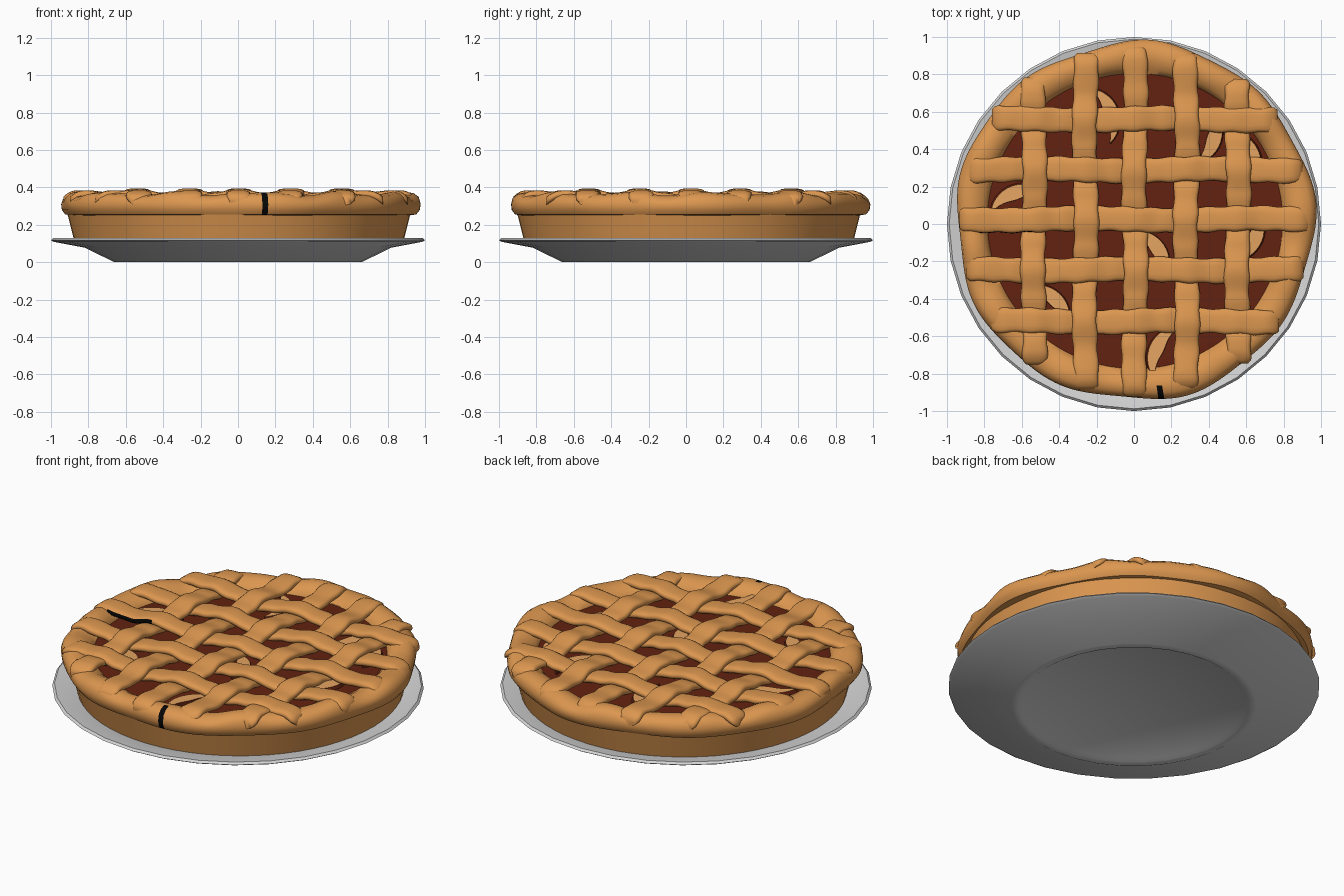
import bpy, bmesh, math
from math import sin, cos, pi, sqrt, atan2

if "Cube" in bpy.data.objects:
    bpy.data.objects.remove(bpy.data.objects["Cube"])

CX, CY = 0.005, 0.015   # pie centre on the plate


def mat(name, r, g, b):
    m = bpy.data.materials.new(name)
    m.diffuse_color = (r, g, b, 1)
    m.use_nodes = True
    m.node_tree.nodes["Principled BSDF"].inputs["Base Color"].default_value = m.diffuse_color
    return m


CRUST = mat("baked crust", 0.72, 0.31, 0.08)
FILLING = mat("red filling", 0.125, 0.016, 0.005)
APPLE = mat("apple flesh", 0.78, 0.37, 0.12)
PLATE = mat("white plate", 0.66, 0.66, 0.66)
BLACK = mat("dark crack", 0.002, 0.002, 0.002)


def finish(name, bm, mats, rule=None, angle=40):
    bmesh.ops.remove_doubles(bm, verts=bm.verts, dist=1e-5)
    bmesh.ops.recalc_face_normals(bm, faces=bm.faces)
    if rule:
        for f in bm.faces:
            f.material_index = rule(f)
    me = bpy.data.meshes.new(name)
    bm.to_mesh(me)
    bm.free()
    for m in mats:
        me.materials.append(m)
    ob = bpy.data.objects.new(name, me)
    bpy.context.collection.objects.link(ob)
    bpy.ops.object.select_all(action='DESELECT')
    ob.select_set(True)
    bpy.context.view_layer.objects.active = ob
    bpy.ops.object.shade_smooth_by_angle(angle=math.radians(angle))
    return ob


def lathe(name, profile, n, mats, closed=False, warp=None, rule=None, c=(0, 0)):
    bm = bmesh.new()
    rings = []
    for i in range(n):
        a = 2 * pi * i / n
        ring = []
        for r, z in profile:
            if warp:
                r, z = warp(r, z, a)
            ring.append(bm.verts.new((c[0] + r * cos(a), c[1] + r * sin(a), z)))
        rings.append(ring)
    m = len(profile)
    for i in range(n):
        p, q = rings[i], rings[(i + 1) % n]
        for k in range(m if closed else m - 1):
            l = (k + 1) % m
            vs = [p[k], q[k], q[l], p[l]]
            if profile[k][0] == 0:
                vs = [p[k], q[l], p[l]]
            elif profile[l][0] == 0:
                vs = [p[k], q[k], p[l]]
            bm.faces.new(vs)
    return finish(name, bm, mats, rule)


# Plate with foot ring
lathe("plate", [(0, 0.012), (0.6, 0.012), (0.62, 0.0), (0.66, 0.0), (0.82, 0.078),
                (0.985, 0.109), (1.0, 0.118), (0.988, 0.13), (0.83, 0.104),
                (0.67, 0.035), (0, 0.035)], 32, [PLATE])

# Pie base and filling
lathe("pie_base", [(0, 0.045), (0.62, 0.045), (0.88, 0.112), (0.92, 0.27)], 64,
      [CRUST], c=(CX, CY))
lathe("filling", [(0.86, 0.312), (0.5, 0.32), (0, 0.325)], 64, [FILLING], c=(CX, CY))


# Hand-shaped rim with one dark crack at the front
def rim_warp(r, z, a):
    k = max(0, (r - 0.78) / 0.17)
    r += k * (0.010 * sin(9 * a + 0.6) + 0.008 * sin(5 * a + 1.0))
    if z > 0.33:
        z += 0.008 * sin(12 * a) + 0.004 * sin(19 * a + 1)
    return r, z


def rim_rule(f):
    p = f.calc_center_median()
    return int(p.y < -0.88 and 0.123 < p.x < 0.156 and 0.25 < p.z < 0.38)


lathe("crust_rim", [(0.90, 0.25), (0.935, 0.256), (0.952, 0.28), (0.956, 0.31),
                    (0.947, 0.34), (0.922, 0.36), (0.885, 0.368), (0.85, 0.362),
                    (0.815, 0.345), (0.79, 0.318), (0.785, 0.29), (0.85, 0.26)],
      192, [CRUST, BLACK], closed=True, warp=rim_warp, rule=rim_rule, c=(CX, CY))

# Woven lattice strips
XS = [-0.54, -0.265, 0.0, 0.275, 0.55]
YS = [-0.535, -0.26, 0.01, 0.275, 0.545]


def strip(name, idx, along_x):
    c = (YS if along_x else XS)[idx]
    cross = XS if along_x else YS
    half = sqrt(0.938 ** 2 - c * c)
    bm = bmesh.new()
    n, m = 90, 14
    rings = []
    for i in range(n + 1):
        t = half * (2 * i / n - 1)
        # over / under height from the nearest crossings
        h = 0.0
        for j, x in enumerate(cross):
            sign = 1 if ((idx + j) % 2 == 0) == along_x else -1
            d = abs(t - x)
            if d < 0.137:
                h += sign * 0.5 * (1 + cos(pi * d / 0.137))
        z = 0.349 + 0.023 * h
        r = sqrt(t * t + c * c)
        # lay the ends on the rim
        k = min(1, max(0, (r - 0.74) / 0.1))
        z = z * (1 - k) + 0.362 * k - 0.035 * max(0, (r - 0.87) / 0.07) ** 2
        end = min(1, 0.72 + (half - abs(t)) / 0.08)
        w = (0.066 + 0.0035 * sin(t * 42 + idx * 2)) * end
        side = 0.006 * sin(t * 7 + idx * 1.7)
        ring = []
        for q in range(m):
            a = 2 * pi * q / m
            u = w * math.copysign(abs(cos(a)) ** 0.6, cos(a)) + c + side
            v = z + 0.023 * math.copysign(abs(sin(a)) ** 0.75, sin(a))
            x, y = (t, u) if along_x else (u, t)
            ring.append(bm.verts.new((CX + x, CY + y, v)))
        rings.append(ring)
    for p, q in zip(rings, rings[1:]):
        for k in range(m):
            l = (k + 1) % m
            bm.faces.new((p[k], q[k], q[l], p[l]))
    bm.faces.new(rings[0])
    bm.faces.new(rings[-1])

    # dark seam along the middle strip on the left
    def rule(f):
        p = f.calc_center_median()
        return int(along_x and idx == 2 and -0.83 < p.x < -0.54
                   and f.normal.y < -0.6)
    finish(name, bm, [CRUST, BLACK], rule, 60)


for i in range(5):
    strip(f"lattice_across_{i + 1}", i, True)
    strip(f"lattice_lengthwise_{i + 1}", i, False)


# Apple slices: crescents with red skin on the outer edge
def slice_(name, x, y, rot, R=0.17):
    bm = bmesh.new()
    n = 14
    rows = []
    for i in range(n + 1):
        a = -1.15 + 2.3 * i / n
        thick = 0.075 * cos(a / 1.15 * pi / 2) + 0.002
        row = []
        for r, z in ((R + 0.012, 0.305), (R, 0.334), (R - thick, 0.336),
                     (R - thick - 0.002, 0.305)):
            px, py = r * cos(a) - R + 0.035, r * sin(a)
            row.append(bm.verts.new((x + px * cos(rot) - py * sin(rot),
                                     y + px * sin(rot) + py * cos(rot), z)))
        rows.append(row)
    for p, q in zip(rows, rows[1:]):
        for k in range(4):
            l = (k + 1) % 4
            bm.faces.new((p[k], q[k], q[l], p[l]))
    bm.faces.new(rows[0])
    bm.faces.new(rows[-1])
    finish(name, bm, [APPLE, FILLING],
           lambda f: 0 if f.normal.z > 0.7 else 1, 30)


SLICES = [(-0.12, 0.60, 0.35), (0.43, 0.45, -0.3), (0.65, -0.08, -0.4),
          (0.13, -0.13, 0.6), (-0.64, 0.17, 1.9), (-0.42, -0.40, 0.8),
          (0.12, -0.66, 2.7), (0.62, 0.40, 0.6)]
for i, (x, y, rot) in enumerate(SLICES):
    slice_(f"apple_slice_{i + 1}", x, y, rot)
